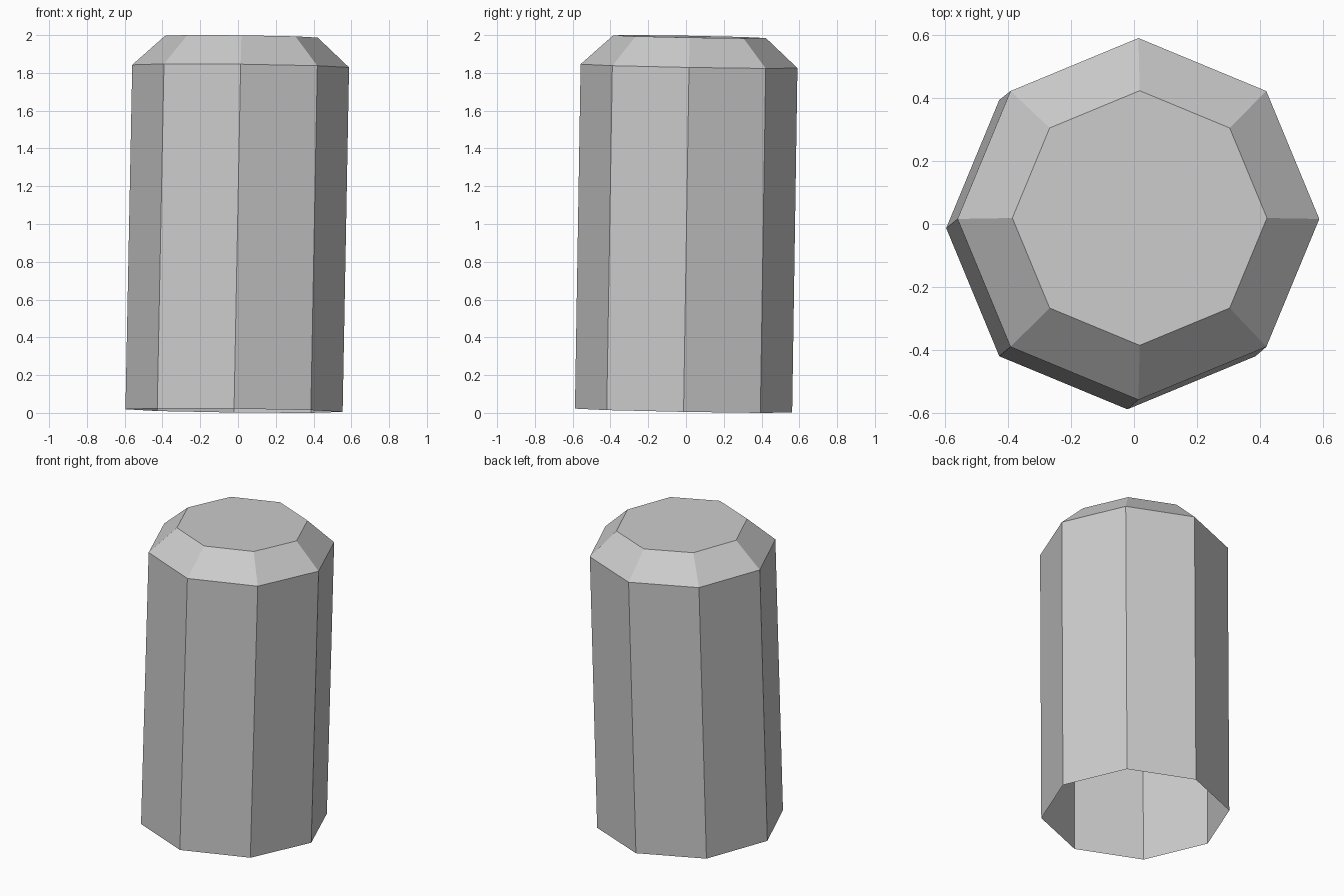
import bpy, bmesh, math

if "Cube" in bpy.data.objects:
    bpy.data.objects.remove(bpy.data.objects["Cube"])

SIDES = 8
SLOPE_X, SLOPE_Y = -0.012, -0.018   # slight lean of every ring

# centre x, centre y, centre z, radius: open bottom, shoulder, top
RINGS = [(-0.021, -0.013, 0.0125, 0.575),
         (0.014, 0.016, 1.836, 0.574),
         (0.018, 0.019, 1.992, 0.404)]


def add_ring(bm, cx, cy, cz, r):
    ring = []
    for i in range(SIDES):
        a = 2 * math.pi * i / SIDES
        x, y = r * math.cos(a), r * math.sin(a)
        ring.append(bm.verts.new((cx + x, cy + y, cz + SLOPE_X * x + SLOPE_Y * y)))
    return ring


# Leaning octagonal shell with a bevelled shoulder, open underneath
bm = bmesh.new()
rings = [add_ring(bm, *r) for r in RINGS]
for low, high in zip(rings, rings[1:]):
    for i in range(SIDES):
        j = (i + 1) % SIDES
        bm.faces.new((low[i], low[j], high[j], high[i]))

# Flat top cap
bm.faces.new(rings[-1])

# Stand exactly on the ground
base = min(v.co.z for v in bm.verts)
for v in bm.verts:
    v.co.z -= base

mesh = bpy.data.meshes.new("octagonal_post")
bm.to_mesh(mesh)
bm.free()
bpy.context.collection.objects.link(bpy.data.objects.new("octagonal_post", mesh))
